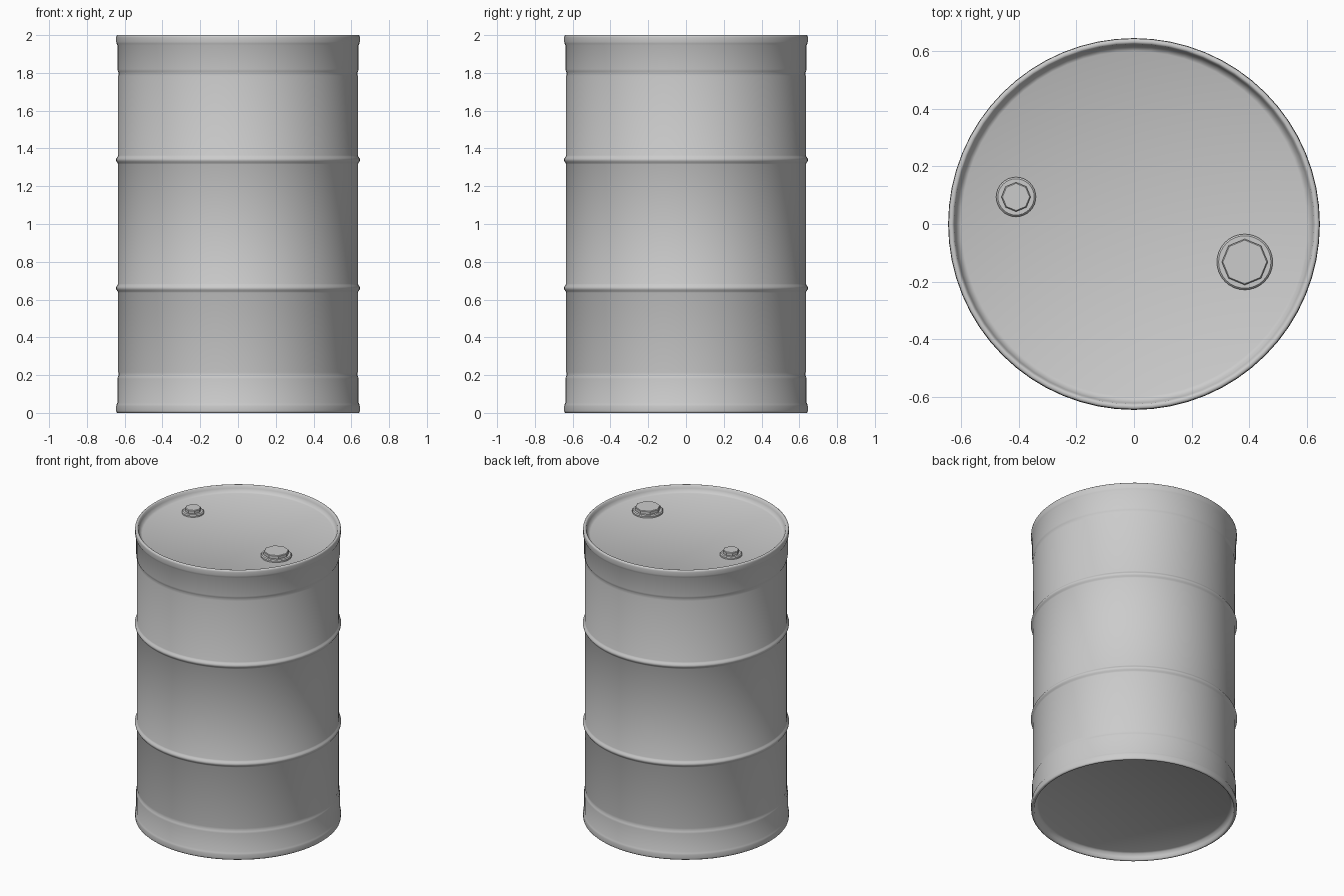
import bpy, bmesh, math

cube = bpy.data.objects.get("Cube")
if cube:
    bpy.data.objects.remove(cube, do_unlink=True)

steel = bpy.data.materials.new("grey_steel")
steel.use_nodes = True
STEEL = (0.6, 0.6, 0.6, 1)
steel.diffuse_color = STEEL
steel.node_tree.nodes["Principled BSDF"].inputs["Base Color"].default_value = STEEL


def lathe(name, profile, sides, location=(0, 0, 0), angle=35, turn=0.0):
    """Revolve a (radius, height) profile; radius zero closes to a point."""
    bm = bmesh.new()
    verts = [bm.verts.new((r, 0, z)) for r, z in profile]
    edges = [bm.edges.new(pair) for pair in zip(verts, verts[1:])]
    bmesh.ops.spin(bm, geom=verts + edges, cent=(0, 0, 0), axis=(0, 0, 1),
                   angle=math.tau, steps=sides, use_merge=False)
    bmesh.ops.remove_doubles(bm, verts=bm.verts, dist=0.0001)
    bmesh.ops.recalc_face_normals(bm, faces=bm.faces)
    mesh = bpy.data.meshes.new(name)
    bm.to_mesh(mesh)
    bm.free()
    mesh.materials.append(steel)
    obj = bpy.data.objects.new(name, mesh)
    obj.location = location
    obj.rotation_euler.z = turn
    bpy.context.collection.objects.link(obj)
    bpy.ops.object.select_all(action='DESELECT')
    obj.select_set(True)
    bpy.context.view_layer.objects.active = obj
    bpy.ops.object.shade_smooth_by_angle(angle=math.radians(angle))
    return obj


# Drum: recessed head, rolled chime, shallow step, bulged hoop; mirrored about mid height
BODY, LID = 0.634, 1.955
upper = [(0, LID), (0.6, LID), (0.612, LID + 0.006), (0.622, 1.98), (0.626, 1.996),
         (0.631, 2), (0.639, 2), (0.644, 1.996), (0.645, 1.988), (0.645, 1.965),
         (0.643, 1.955), (0.638, 1.945), (0.638, 1.82), (0.636, 1.808),
         (0.632, 1.8), (BODY, 1.785)]
hoop_z, hoop_half, hoop_rise = 1.34, 0.024, 0.012
for i in range(9):
    t = 1 - i / 4
    upper.append((BODY + hoop_rise * math.cos(t * math.pi / 2) ** 1.5 if abs(t) < 1 else BODY,
                  hoop_z + t * hoop_half))
lower = [(r, 2 - z) for r, z in reversed(upper)]
lathe("drum_body", upper + lower, 64, angle=50)


# Bungs: round flange with an octagonal plug on top
def bung(name, x, y, flange, plug):
    lathe(name + "_flange", [(0, 0), (flange, 0), (flange, 0.01), (flange - 0.006, 0.016),
                             (0, 0.016)], 32, (x, y, LID))
    lathe(name + "_plug", [(0, 0.01), (plug, 0.01), (plug, 0.034), (plug - 0.004, 0.038),
                           (0, 0.038)], 8, (x, y, LID), angle=20, turn=math.pi / 8 * 0)


bung("large_bung", 0.385, -0.132, 0.097, 0.08)
bung("small_bung", -0.41, 0.094, 0.069, 0.051)
